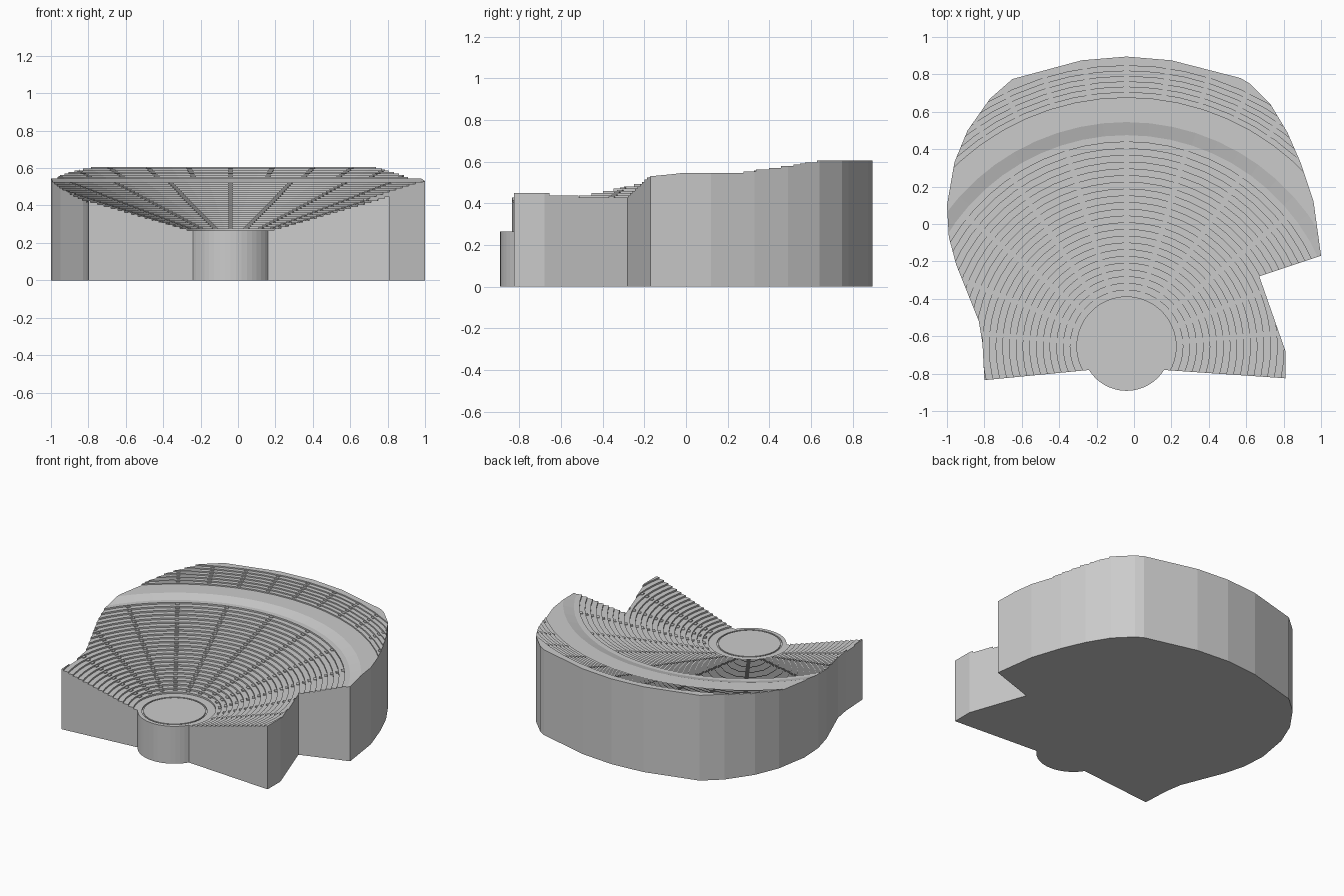
import bpy, bmesh, math
from mathutils import Vector

if "Cube" in bpy.data.objects:
    bpy.data.objects.remove(bpy.data.objects["Cube"])

CX, CY = -0.04, -0.655          # centre of the round stage
STAGE_Z, WALK_Z, RIM_Z = 0.265, 0.545, 0.605
LOWER = (0.265, 1.13, STAGE_Z, 0.525, 24)    # inner r, outer r, low z, high z, rows
UPPER = (1.33, 1.53, WALK_Z, RIM_Z, 7)
SIDES = 60

stone = bpy.data.materials.new("pale_grey_stone")
stone.use_nodes = True
grey = (0.6, 0.6, 0.6, 1)
stone.diffuse_color = grey
stone.node_tree.nodes["Principled BSDF"].inputs["Base Color"].default_value = grey


def make_object(name, bm):
    bmesh.ops.recalc_face_normals(bm, faces=bm.faces)
    mesh = bpy.data.meshes.new(name)
    bm.to_mesh(mesh)
    bm.free()
    mesh.materials.append(stone)
    obj = bpy.data.objects.new(name, mesh)
    bpy.context.collection.objects.link(obj)
    return obj


# Ground plan: straight front with a round bulge, side notch, curved back
bulge = []
start, end = math.radians(212), math.radians(328)
for i in range(17):
    a = start + (end - start) * i / 16
    bulge.append((CX + 0.237 * math.cos(a), CY + 0.237 * math.sin(a)))
plan = [(-0.8, -0.835)] + bulge + [
    (0.81, -0.825), (0.81, -0.68), (0.67, -0.28), (1, -0.17), (0.96, 0.12),
    (0.89, 0.33), (0.82, 0.49), (0.73, 0.64), (0.62, 0.75), (0.57, 0.78),
    (0.2, 0.875), (-0.04, 0.895), (-0.28, 0.875), (-0.65, 0.775),
    (-0.77, 0.67), (-0.89, 0.5), (-0.96, 0.33), (-1, 0.1), (-0.99, -0.07),
    (-0.95, -0.22), (-0.83, -0.52), (-0.81, -0.64)]
bm = bmesh.new()
base = bm.faces.new([bm.verts.new((x, y, 0)) for x, y in plan])
top = bmesh.ops.extrude_face_region(bm, geom=[base])["geom"]
bmesh.ops.translate(bm, vec=(0, 0, 1), verts=[v for v in top if isinstance(v, bmesh.types.BMVert)])
plan_cutter = make_object("plan_cutter", bm)
plan_cutter.hide_render = True
plan_cutter.hide_set(True)


def trim(obj):
    """Keep only what lies within the ground plan."""
    mod = obj.modifiers.new("plan", "BOOLEAN")
    mod.operation, mod.solver, mod.object = "INTERSECT", "EXACT", plan_cutter
    bpy.context.view_layer.objects.active = obj
    bpy.ops.object.modifier_apply(modifier=mod.name)


def ring(name, profile):
    """Revolve a (radius, height) profile, closed down below the ground."""
    pts = [(profile[0][0], -0.1)] + profile + [(profile[-1][0], -0.1)]
    bm = bmesh.new()
    verts = [bm.verts.new((CX + r, CY, z)) for r, z in pts]
    edges = [bm.edges.new((verts[i - 1], verts[i])) for i in range(len(verts))]
    bmesh.ops.spin(bm, geom=verts + edges, cent=(CX, CY, 0), axis=(0, 0, 1),
                   angle=math.tau, steps=SIDES)
    bmesh.ops.remove_doubles(bm, verts=bm.verts, dist=0.0001)
    trim(make_object(name, bm))


def steps(r0, r1, z0, z1, rows):
    tread, rise = (r1 - r0) / rows, (z1 - z0) / rows
    return [(r0 + tread * (i + j), z0 + rise * (i + 1))
            for i in range(rows) for j in (0, 1)]


def aisles(name, tier, angles):
    """Half-height stair blocks running up between the seat wedges."""
    r0, r1, z0, z1, rows = tier
    tread, rise = (r1 - r0) / rows, (z1 - z0) / rows
    bm = bmesh.new()
    for angle in angles:
        a = math.radians(angle)
        out, side = Vector((math.sin(a), math.cos(a), 0)), Vector((math.cos(a), -math.sin(a), 0))
        for i in range(1, rows):
            r, z = r0 + tread * i, z0 + rise * i
            cube = bmesh.ops.create_cube(bm, size=1)["verts"]
            for v in cube:
                x, y, h = v.co
                v.co = (Vector((CX, CY, z + rise * h))
                        + out * (r + tread * (y * 0.6 - 0.2)) + side * (x * 0.026))
    trim(make_object(name, bm))


# Round stage with a shallow gutter
inner, outer = 0.2, LOWER[0]
bm = bmesh.new()
bmesh.ops.create_cone(bm, cap_ends=True, segments=SIDES, radius1=inner, radius2=inner,
                      depth=STAGE_Z + 0.1)
bmesh.ops.translate(bm, vec=(CX, CY, STAGE_Z / 2 - 0.05), verts=bm.verts)
trim(make_object("stage_floor", bm))
ring("stage_gutter", [(inner, STAGE_Z - 0.008), (inner + 0.01, STAGE_Z - 0.008)])
ring("stage_border", [(inner + 0.01, STAGE_Z), (outer, STAGE_Z)])

# Seating tiers and the walkway between them
ring("lower_seating", steps(*LOWER))
ring("walkway", [(LOWER[1], LOWER[3]), (1.2, WALK_Z), (UPPER[0], WALK_Z)])
ring("upper_seating", steps(*UPPER) + [(1.7, RIM_Z)])

# Stair aisles
aisles("lower_aisles", LOWER, range(-85, 86, 17))
aisles("upper_aisles", UPPER, [8.5 * i for i in range(-6, 7)])
